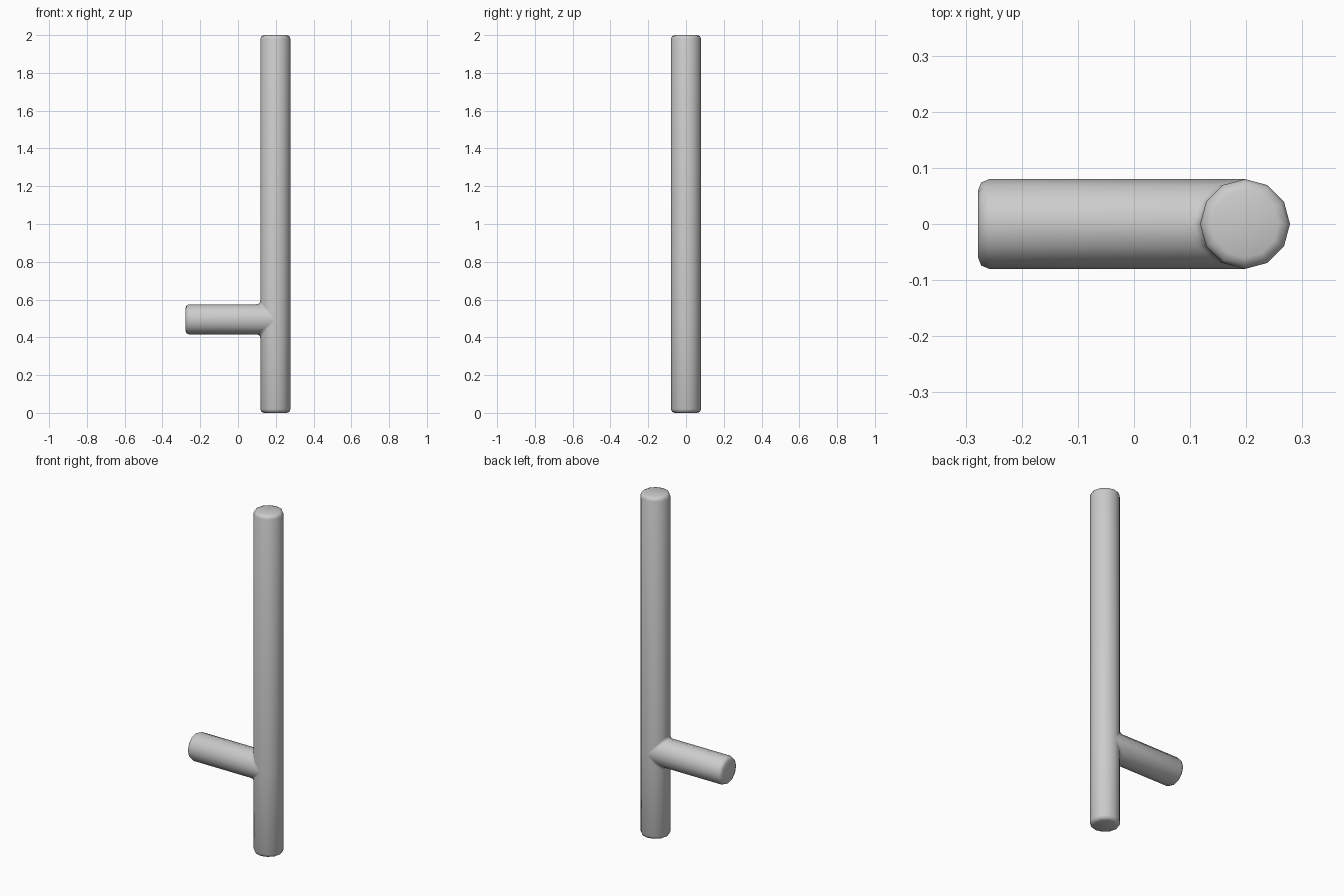
import bpy, bmesh
from math import sin, cos, pi

if "Cube" in bpy.data.objects:
    bpy.data.objects.remove(bpy.data.objects["Cube"])

N, R = 12, 0.08            # sides and radius of both bars
CX, ZH = 0.198, 0.495      # shaft axis x, handle axis z
END, LEN = -0.278, 2.0     # handle tip x, shaft length
BEV, FIL = 0.02, 0.02      # end rounding, junction fillet
ANG = [2 * pi * k / N for k in range(N)]
ROUND = [(BEV * (1 - sin(t)), BEV * (1 - cos(t))) for t in (0, pi / 4, pi / 2)]  # (along axis, inward)

bm = bmesh.new()


def loft(rings, cap_first=False, cap_last=False):
    """Skin a list of rings of points."""
    vs = [[bm.verts.new(p) for p in ring] for ring in rings]
    for a, b in zip(vs, vs[1:]):
        for k in range(N):
            j = (k + 1) % N
            bm.faces.new((a[k], a[j], b[j], b[k]))
    if cap_first:
        bm.faces.new(vs[0])
    if cap_last:
        bm.faces.new(vs[-1])


def shaft_ring(r, z_of):
    return [(CX - r * sin(a), r * cos(a), z_of(a)) for a in ANG]


def seam(sign):
    """Shaft ring that runs round the handle opening."""
    return shaft_ring(R, lambda a: ZH + sign * (R + FIL) * max(0, sin(a)))


def flare_ring(t):
    """Handle ring bending from the bar onto the shaft surface."""
    ring = []
    for a in ANG:
        s = sin(a)
        x = CX - R * abs(s) - FIL * abs(s) * (1 - t) ** 2
        ring.append((x, R * cos(a), ZH + (R + FIL * t * t) * s))
    return ring


# Shaft, below and above the handle opening
low = [shaft_ring(R - i, lambda a, d=d: d) for d, i in reversed(ROUND)]
high = [shaft_ring(R - i, lambda a, d=d: LEN - d) for d, i in ROUND]
loft(low + [seam(-1)], cap_first=True)
loft([seam(1)] + high, cap_last=True)

# Side handle with rounded tip and filleted root
tip = [[(END + d, (R - i) * cos(a), ZH + (R - i) * sin(a)) for a in ANG]
       for d, i in reversed(ROUND)]
loft(tip + [flare_ring(t / 4) for t in range(5)], cap_first=True)

# Weld everything into one closed surface
bmesh.ops.remove_doubles(bm, verts=bm.verts, dist=1e-5)
bmesh.ops.recalc_face_normals(bm, faces=bm.faces)
mesh = bpy.data.meshes.new("baton")
bm.to_mesh(mesh)
bm.free()
obj = bpy.data.objects.new("baton_with_side_handle", mesh)
bpy.context.collection.objects.link(obj)
bpy.context.view_layer.objects.active = obj
obj.select_set(True)
bpy.ops.object.shade_smooth_by_angle(angle=pi / 3)
